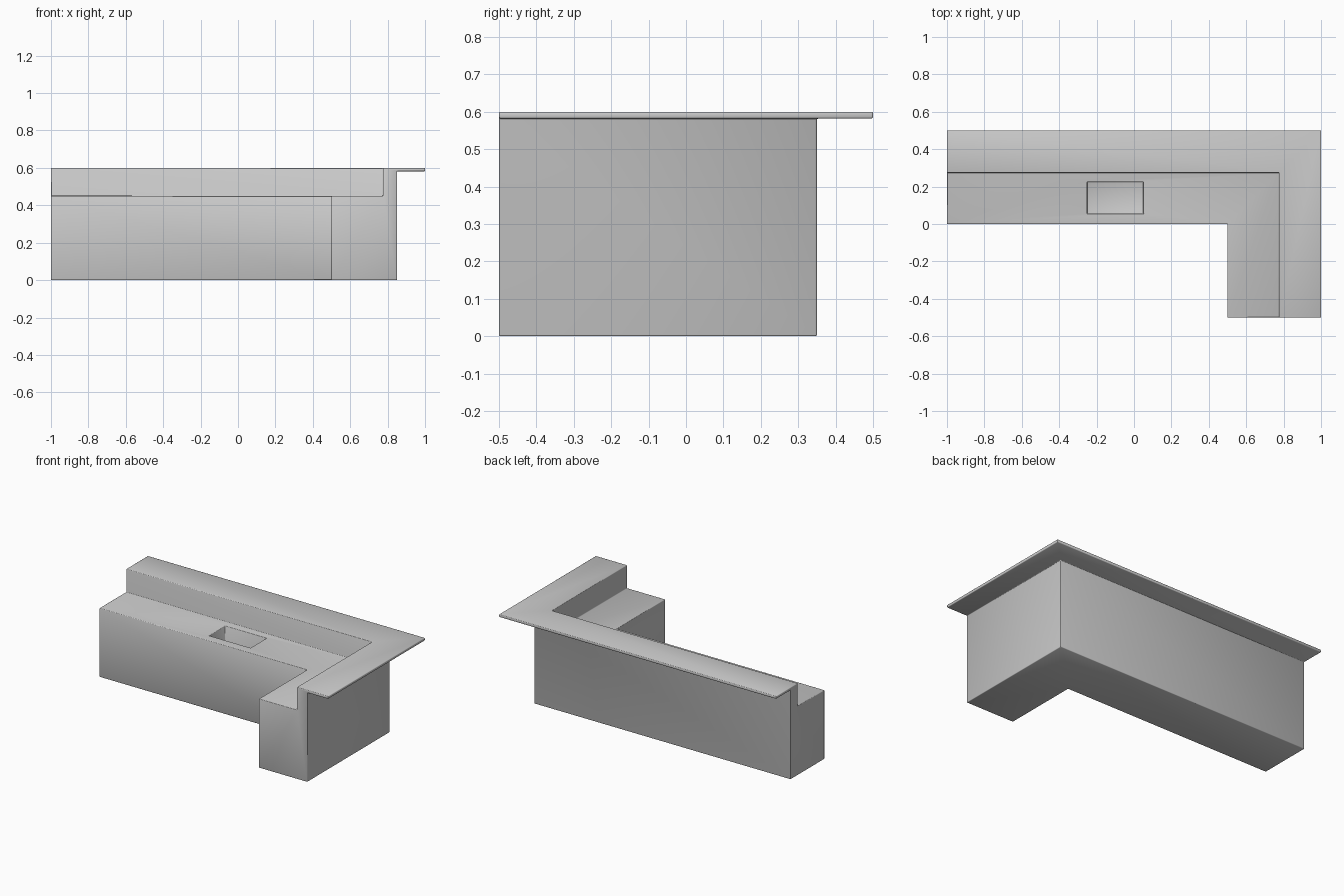
import bpy, bmesh

if "Cube" in bpy.data.objects:
    bpy.data.objects.remove(bpy.data.objects["Cube"])

# Cross-section: distance from the inner face, height
PROFILE = [(0, 0), (0.35, 0), (0.35, 0.582), (0.5, 0.582), (0.5, 0.6),
           (0.275, 0.6), (0.275, 0.45), (0, 0.45)]


def make_object(name, bm):
    bmesh.ops.recalc_face_normals(bm, faces=bm.faces[:])
    mesh = bpy.data.meshes.new(name)
    bm.to_mesh(mesh)
    bm.free()
    obj = bpy.data.objects.new(name, mesh)
    bpy.context.collection.objects.link(obj)
    return obj


# L-shaped counter: the section swept around a mitred corner
bm = bmesh.new()
stations = [lambda d: (-1, d), lambda d: (0.5 + d, d), lambda d: (0.5 + d, -0.5)]
rings = [[bm.verts.new((*at(d), z)) for d, z in PROFILE] for at in stations]
n = len(PROFILE)
for a, b in zip(rings, rings[1:]):
    for i in range(n):
        j = (i + 1) % n
        bm.faces.new((a[i], a[j], b[j], b[i]))
bm.faces.new(rings[0])
bm.faces.new(rings[-1])
counter = make_object("bar_counter", bm)

# Rectangular basin cut into the work surface
bm = bmesh.new()
bmesh.ops.create_cube(bm, size=1)
bmesh.ops.scale(bm, vec=(0.3, 0.17, 0.2), verts=bm.verts[:])
bmesh.ops.translate(bm, vec=(-0.1, 0.14, 0.45), verts=bm.verts[:])
cutter = make_object("basin_cutter", bm)
cutter.hide_render = True
cutter.hide_set(True)

cut = counter.modifiers.new("basin", 'BOOLEAN')
cut.operation = 'DIFFERENCE'
cut.solver = 'EXACT'
cut.object = cutter

# Slightly softened edges
bevel = counter.modifiers.new("soft_edges", 'BEVEL')
bevel.width = 0.004
bevel.segments = 2
bevel.limit_method = 'ANGLE'

# Apply the modifiers and drop the helper
bpy.context.view_layer.objects.active = counter
counter.select_set(True)
for m in ("basin", "soft_edges"):
    bpy.ops.object.modifier_apply(modifier=m)
bpy.data.objects.remove(cutter)
bpy.ops.object.shade_smooth_by_angle(angle=0.8)
